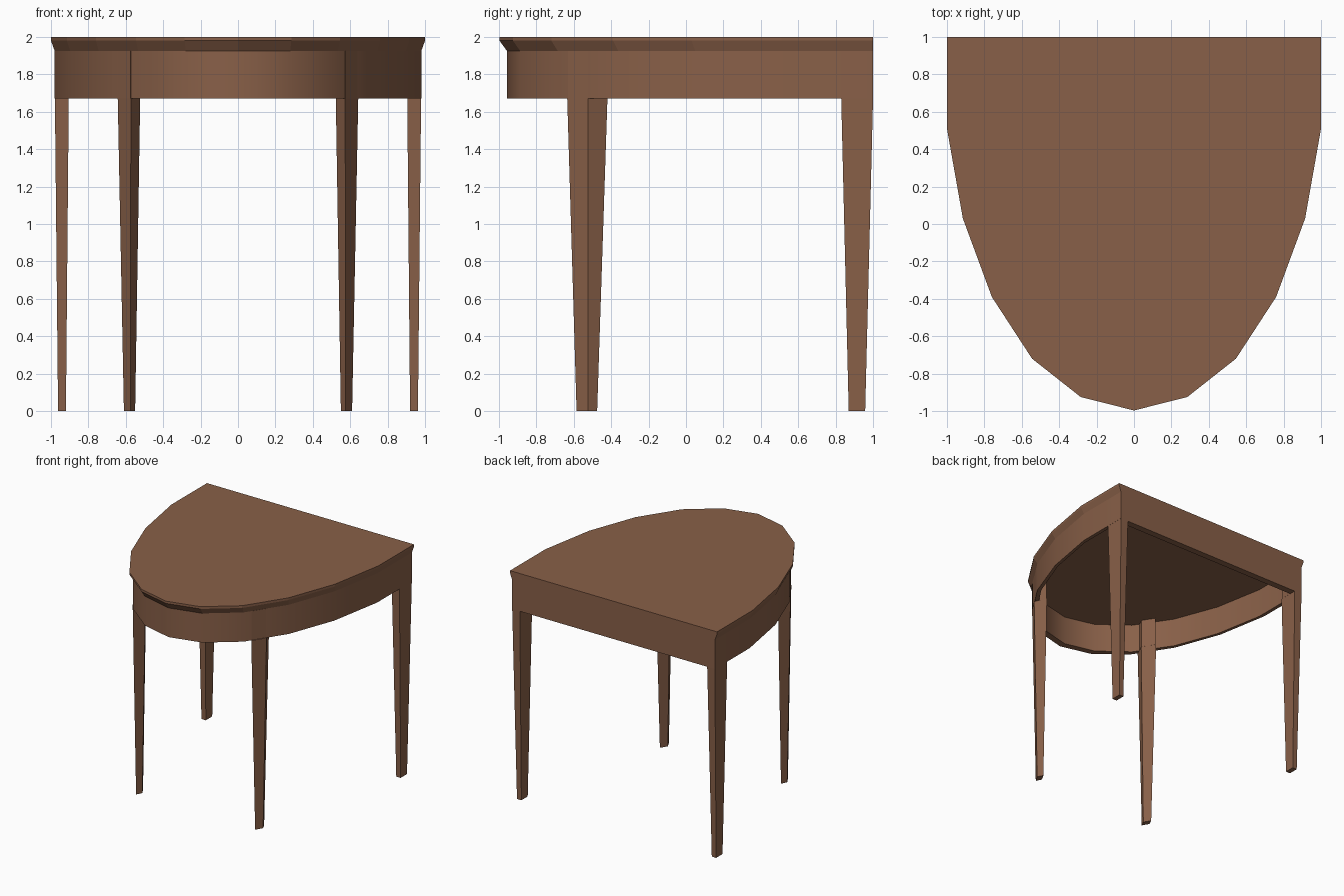
import bpy, bmesh, math

if "Cube" in bpy.data.objects:
    bpy.data.objects.remove(bpy.data.objects["Cube"])

wood = bpy.data.materials.new("brown wood")
wood.diffuse_color = (0.25, 0.117, 0.065, 1)
wood.use_nodes = True
wood.node_tree.nodes["Principled BSDF"].inputs["Base Color"].default_value = wood.diffuse_color

# Right half of the plan outline, back corner to front tip, mirrored to a full loop
half = [(1, 1), (1, 0.51), (0.915, 0.03), (0.76, -0.39), (0.545, -0.72), (0.285, -0.925)]
outline = half + [(0, -0.997)] + [(-x, y) for x, y in reversed(half)]
outline.reverse()  # counter-clockwise seen from above


def scaled(s):
    """Shrink the outline towards the middle of the flat back edge."""
    return [(x * s, 1 + (y - 1) * s) for x, y in outline]


def loft(name, rings, closed=False, smooth=None):
    """Skin a list of (points, z) rings; closed joins last ring to first, else caps."""
    bm = bmesh.new()
    loops = [[bm.verts.new((x, y, z)) for x, y in pts] for pts, z in rings]
    n = len(loops[0])
    pairs = list(zip(loops, loops[1:])) + ([(loops[-1], loops[0])] if closed else [])
    for a, b in pairs:
        for i in range(n):
            j = (i + 1) % n
            bm.faces.new((a[i], a[j], b[j], b[i]))
    if not closed:
        bm.faces.new(loops[0])
        bm.faces.new(loops[-1])
    bmesh.ops.recalc_face_normals(bm, faces=bm.faces)
    me = bpy.data.meshes.new(name)
    bm.to_mesh(me)
    bm.free()
    me.materials.append(wood)
    ob = bpy.data.objects.new(name, me)
    bpy.context.collection.objects.link(ob)
    if smooth:
        bpy.ops.object.select_all(action='DESELECT')
        bpy.context.view_layer.objects.active = ob
        ob.select_set(True)
        bpy.ops.object.shade_smooth_by_angle(angle=math.radians(smooth))
    return ob


# Table top with its edge chamfered underneath
loft("table_top", [(scaled(0.98), 1.925), (outline, 1.98), (outline, 2.0)])

# Apron: hollow band under the top
outer = scaled(0.98)
inner = [(x * 0.968, 0.02 + (y - 0.02) * 0.94) for x, y in outer]
loft("apron", [(outer, 1.67), (outer, 1.925), (inner, 1.925), (inner, 1.67)],
     closed=True, smooth=30)


def leg(name, foot, head):
    """Tapered leg, continuing slightly inset behind the apron up to the top."""
    cx, cy = (sum(c) / 4 for c in zip(*head))
    tucked = [(cx + (x - cx) * 0.95, cy + (y - cy) * 0.95) for x, y in head]
    loft(name, [(foot, 0), (head, 1.67), (tucked, 1.672), (tucked, 1.925)])


def rect(x0, x1, y0, y1):
    return [(x0, y0), (x1, y0), (x1, y1), (x0, y1)]


# Legs, mirrored left and right
front_foot = [(0.575, -0.585), (0.61, -0.525), (0.585, -0.475), (0.55, -0.535)]
front_head = [(0.573, -0.635), (0.643, -0.525), (0.593, -0.42), (0.523, -0.53)]
for side, m in (("right", 1), ("left", -1)):
    flip = lambda pts: [(x * m, y) for x, y in pts]
    leg("back_leg_" + side, flip(rect(0.92, 0.962, 0.87, 0.958)),
        flip(rect(0.905, 0.979, 0.83, 1.0)))
    leg("front_leg_" + side, flip(front_foot), flip(front_head))
